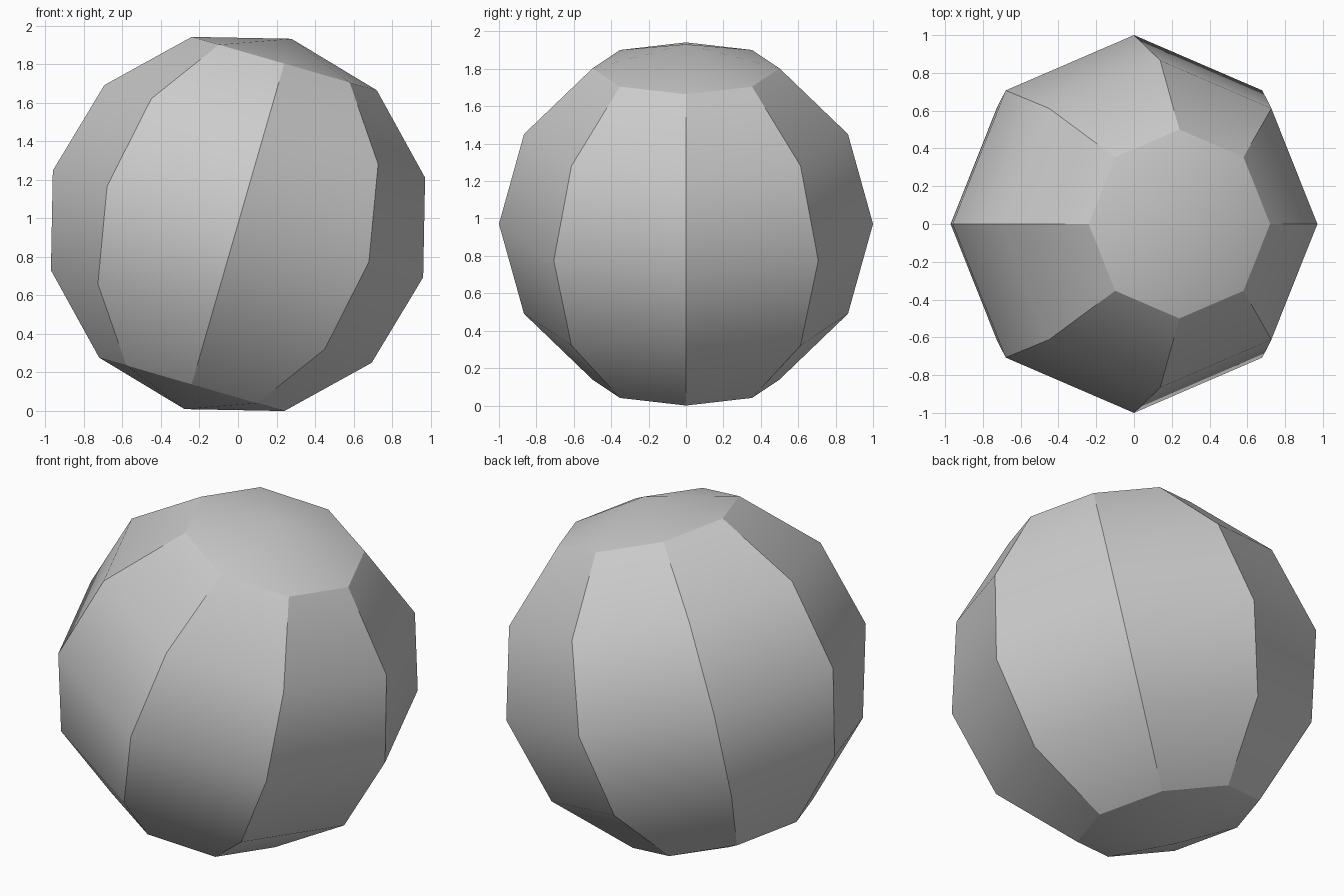
import bpy
import math

# Remove the default object
cube = bpy.data.objects.get("Cube")
if cube:
    bpy.data.objects.remove(cube, do_unlink=True)

# Plain grey material
GREY = (0.6, 0.6, 0.6, 1.0)
grey = bpy.data.materials.new("grey")
grey.use_nodes = True
grey.diffuse_color = GREY
grey.node_tree.nodes["Principled BSDF"].inputs["Base Color"].default_value = GREY

# Low-poly ball, its axis leaning toward +x, resting on the ground
bpy.ops.mesh.primitive_uv_sphere_add(segments=8, ring_count=6, radius=1)
ball = bpy.context.object
ball.name = "faceted_ball"
ball.rotation_euler = (0, math.radians(16.1), 0)
bpy.ops.object.transform_apply(location=False, rotation=True, scale=False)
ball.location.z = -min(v.co.z for v in ball.data.vertices)
ball.data.materials.append(grey)

# Soft bands along each segment, crisp edges between segments and caps
bpy.ops.object.shade_smooth_by_angle(angle=math.radians(30))
